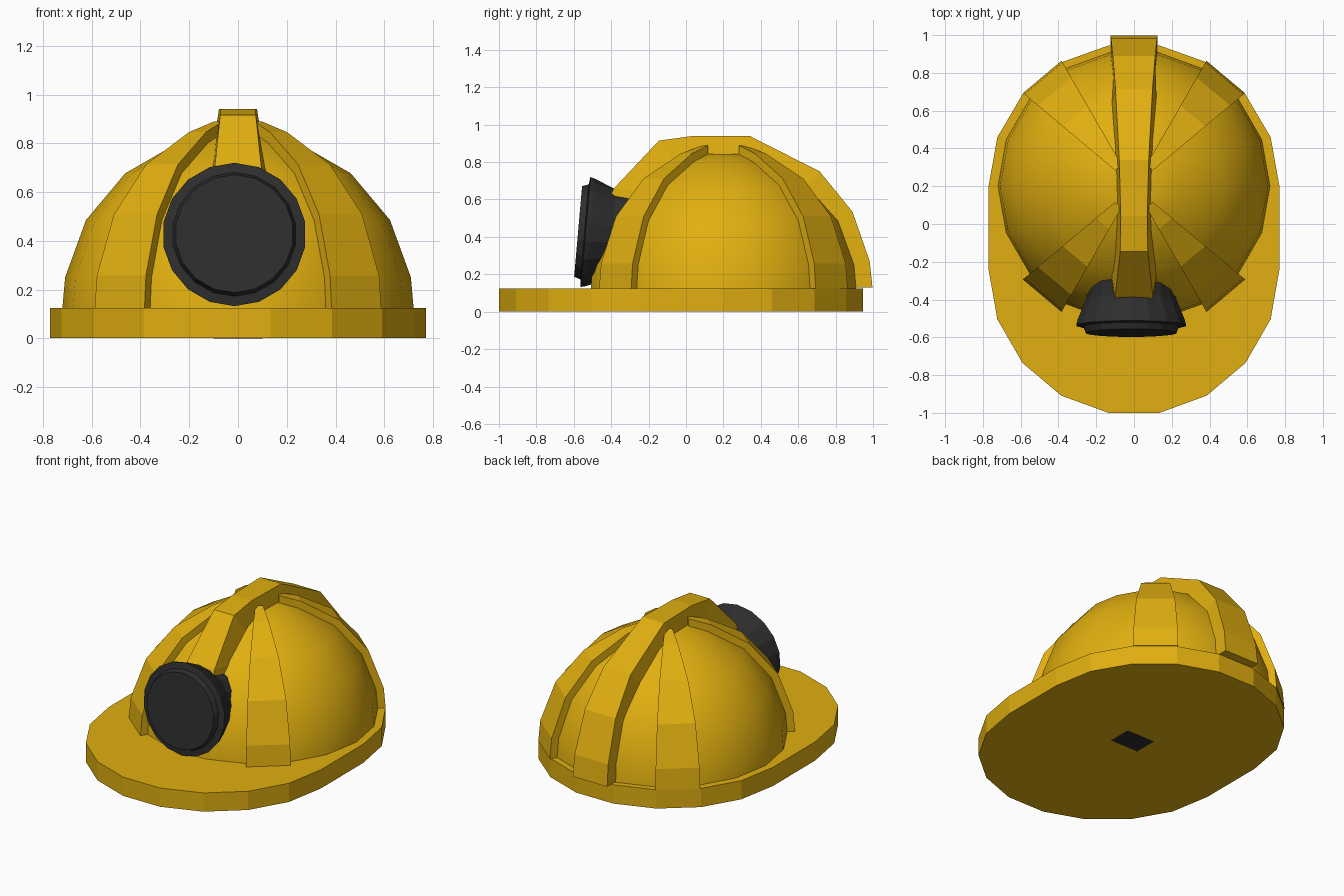
import bpy, bmesh, math
from mathutils import Matrix, Vector

if "Cube" in bpy.data.objects:
    bpy.data.objects.remove(bpy.data.objects["Cube"])

def mat(name, c):
    m = bpy.data.materials.new(name)
    m.diffuse_color = (*c, 1)
    m.use_nodes = True
    m.node_tree.nodes["Principled BSDF"].inputs["Base Color"].default_value = m.diffuse_color
    return m

yellow = mat("helmet yellow", (0.75, 0.43, 0.005))
black = mat("lamp black", (0.027, 0.027, 0.027))

def finish(bm, name, material, smooth=False):
    bmesh.ops.recalc_face_normals(bm, faces=bm.faces)
    me = bpy.data.meshes.new(name)
    bm.to_mesh(me)
    bm.free()
    me.materials.append(material)
    for p in me.polygons:
        p.use_smooth = smooth
    ob = bpy.data.objects.new(name, me)
    bpy.context.collection.objects.link(ob)
    if smooth:
        bpy.ops.object.select_all(action='DESELECT')
        ob.select_set(True)
        bpy.context.view_layer.objects.active = ob
        bpy.ops.object.shade_smooth_by_angle(angle=math.radians(35))
    return ob

def loft(rings):
    """Closed solid through a list of equal-length point loops."""
    bm = bmesh.new()
    vs = [[bm.verts.new(p) for p in r] for r in rings]
    n = len(vs[0])
    for a, b in zip(vs, vs[1:]):
        for i in range(n):
            bm.faces.new((a[i], a[(i + 1) % n], b[(i + 1) % n], b[i]))
    bm.faces.new(vs[0])
    bm.faces.new(vs[-1])
    return bm

def circle(r, z, n=18, off=0.0):
    return [Vector((r * math.cos(2 * math.pi * i / n + off),
                    r * math.sin(2 * math.pi * i / n + off), z)) for i in range(n)]

BASE, CY = 0.125, 0.2   # dome base height and centre

# Brim: 18-sided disc stretched towards the front
outline = []
for half, cy, r in ((0, CY, 0.757), (180, -0.24, 0.772)):
    for a in range(0, 181, 20):
        t = math.radians(a + half)
        outline.append((0.77 * math.cos(t), cy + r * math.sin(t)))
finish(loft([[(x, y, z) for x, y in outline] for z in (0.002, BASE)]), "brim", yellow)

# Dome: faceted hemisphere with a small flat crown
def shell(r):
    pts = [(r, BASE)]
    pts += [(r * math.cos(math.radians(a)), BASE + r * math.sin(math.radians(a)))
            for a in (10, 30, 50, 70)]
    return pts + [(0.13, BASE + r * 0.996)]

dome = loft([circle(r, z) for r, z in shell(0.72)])
bmesh.ops.translate(dome, verts=dome.verts, vec=(0, CY, 0))
finish(dome, "dome", yellow, True)

# Four raised ribs, each covering one dome sector
for k, (sx, sy) in enumerate(((1, 1), (-1, 1), (-1, -1), (1, -1))):
    rings = []
    for (ri, zi), (ro, zo) in zip(shell(0.70), shell(0.767)):
        loop = []
        for r, z, a in ((ri, zi, 40), (ro, zo, 40), (ro, zo, 60), (ri, zi, 60)):
            t = math.radians(a)
            z = BASE if zi == BASE else z
            loop.append((sx * r * math.cos(t), CY + sy * r * math.sin(t), z))
        rings.append(loop)
    finish(loft(rings), f"rib_{k + 1}", yellow)

# Centre ridge over the crown: outer (y, z, half width), inner (y, z)
ridge = [((0.997, 0.13, 0.125), (0.88, 0.13)), ((0.982, 0.27, 0.122), (0.87, 0.25)),
         ((0.89, 0.535, 0.112), (0.79, 0.47)), ((0.715, 0.75, 0.098), (0.63, 0.66)),
         ((0.34, 0.94, 0.078), (0.34, 0.80)), ((0.04, 0.94, 0.07), (0.06, 0.80)),
         ((-0.145, 0.915, 0.073), (-0.04, 0.77)), ((-0.385, 0.66, 0.1), (-0.24, 0.64)),
         ((-0.47, 0.5, 0.11), (-0.40, 0.45))]
rings = []
for (y, z, w), (yi, zi) in ridge:
    wi = w + 0.022 if z > 0.6 else w
    rings.append([(-w, y, z), (w, y, z), (wi, yi, zi), (-wi, yi, zi)])
finish(loft(rings), "centre_ridge", yellow)

# Head lamp: turned profile (radius, distance forward), tilted slightly upward
lamp_profile = [(0.24, -0.35), (0.24, -0.13), (0.288, -0.015), (0.295, 0.012),
                (0.255, 0.018), (0.243, 0.052)]
place = Matrix.Translation((-0.015, -0.525, 0.425)) @ Matrix.Rotation(math.radians(85), 4, 'X')
lamp = loft([circle(r, d, 18, math.radians(10)) for r, d in lamp_profile])
bmesh.ops.transform(lamp, matrix=place, verts=lamp.verts)
finish(lamp, "head_lamp", black)

# Small dark plate under the brim
plate = loft([[(-0.1, -0.09, z), (0.1, -0.09, z), (0.1, 0.06, z), (-0.1, 0.06, z)]
              for z in (0.0, 0.005)])
finish(plate, "underside_plate", black)
